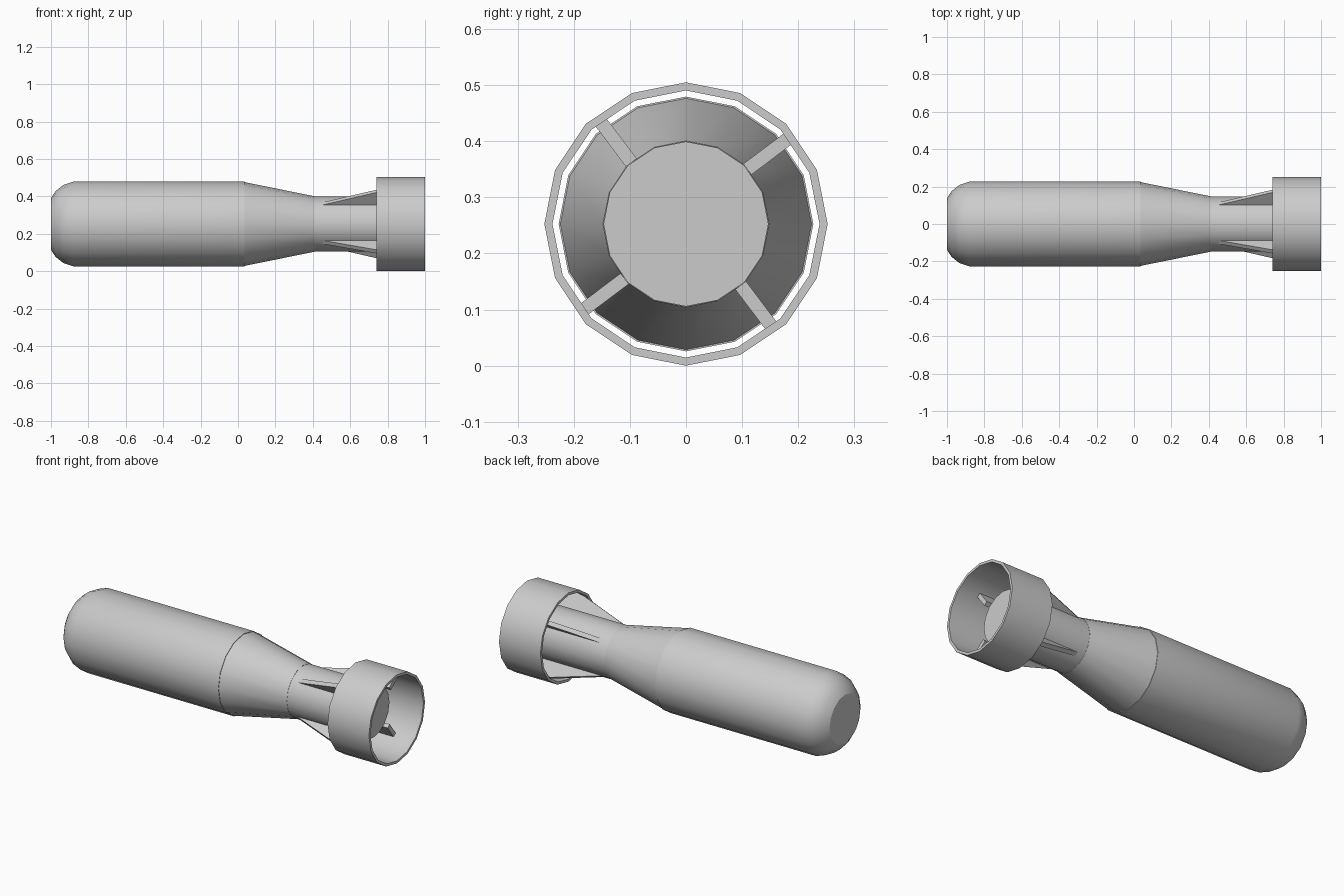
import bpy
import bmesh
from math import cos, sin, pi, radians
from mathutils import Matrix

SIDES = 16
AXIS_Z = 0.2525

cube = bpy.data.objects.get("Cube")
if cube:
    bpy.data.objects.remove(cube, do_unlink=True)

grey = bpy.data.materials.new("light grey metal")
grey.use_nodes = True
colour = (0.6, 0.6, 0.6, 1)
grey.diffuse_color = colour
grey.node_tree.nodes["Principled BSDF"].inputs["Base Color"].default_value = colour


def finish(bm, name, smooth=True):
    bmesh.ops.recalc_face_normals(bm, faces=bm.faces)
    mesh = bpy.data.meshes.new(name)
    bm.to_mesh(mesh)
    bm.free()
    mesh.materials.append(grey)
    obj = bpy.data.objects.new(name, mesh)
    obj.location.z = AXIS_Z
    bpy.context.collection.objects.link(obj)
    if smooth:
        bpy.ops.object.select_all(action="DESELECT")
        obj.select_set(True)
        bpy.context.view_layer.objects.active = obj
        bpy.ops.object.shade_smooth_by_angle(angle=radians(30))
    return obj


def lathe(name, profile, hollow=False):
    """Revolve (x, radius) points about the long axis; hollow closes the loop."""
    bm = bmesh.new()
    rings = []
    for x, r in profile:
        angles = [2 * pi * k / SIDES for k in range(SIDES)]
        rings.append([bm.verts.new((x, r * cos(a), r * sin(a))) for a in angles])
    pairs = list(zip(rings, rings[1:]))
    if hollow:
        pairs.append((rings[-1], rings[0]))
    else:
        bm.faces.new(rings[0])
        bm.faces.new(rings[-1])
    for a, b in pairs:
        for k in range(SIDES):
            n = (k + 1) % SIDES
            bm.faces.new((a[k], a[n], b[n], b[k]))
    return finish(bm, name)


# Main casing with rounded nose, tapered shoulder and tail tube
lathe("body", [(-1, 0.138), (-0.975, 0.176), (-0.935, 0.208), (-0.88, 0.227), (0.035, 0.227)])
lathe("taper", [(0.03, 0.225), (0.41, 0.148)])
lathe("tail_tube", [(0.405, 0.147), (0.85, 0.147)])

# Open ring around the tail
lathe("tail_ring", [(0.74, 0.2525), (1, 0.2525), (1, 0.238), (0.74, 0.238)], hollow=True)

# Four plate fins joining the tube to the ring
outline = [(0.455, 0.146), (0.74, 0.229), (0.78, 0.235), (0.88, 0.235), (0.88, 0.146)]
for i in range(4):
    bm = bmesh.new()
    face = bm.faces.new([bm.verts.new((x, r, 0)) for x, r in outline])
    grown = bmesh.ops.extrude_face_region(bm, geom=[face])["geom"]
    top = [v for v in grown if isinstance(v, bmesh.types.BMVert)]
    bmesh.ops.translate(bm, verts=top, vec=(0, 0, 0.024))
    turn = Matrix.Rotation(radians(37 + 90 * i), 4, "X")
    bmesh.ops.transform(bm, matrix=turn, verts=bm.verts)
    finish(bm, f"fin_{i + 1}", smooth=False)
